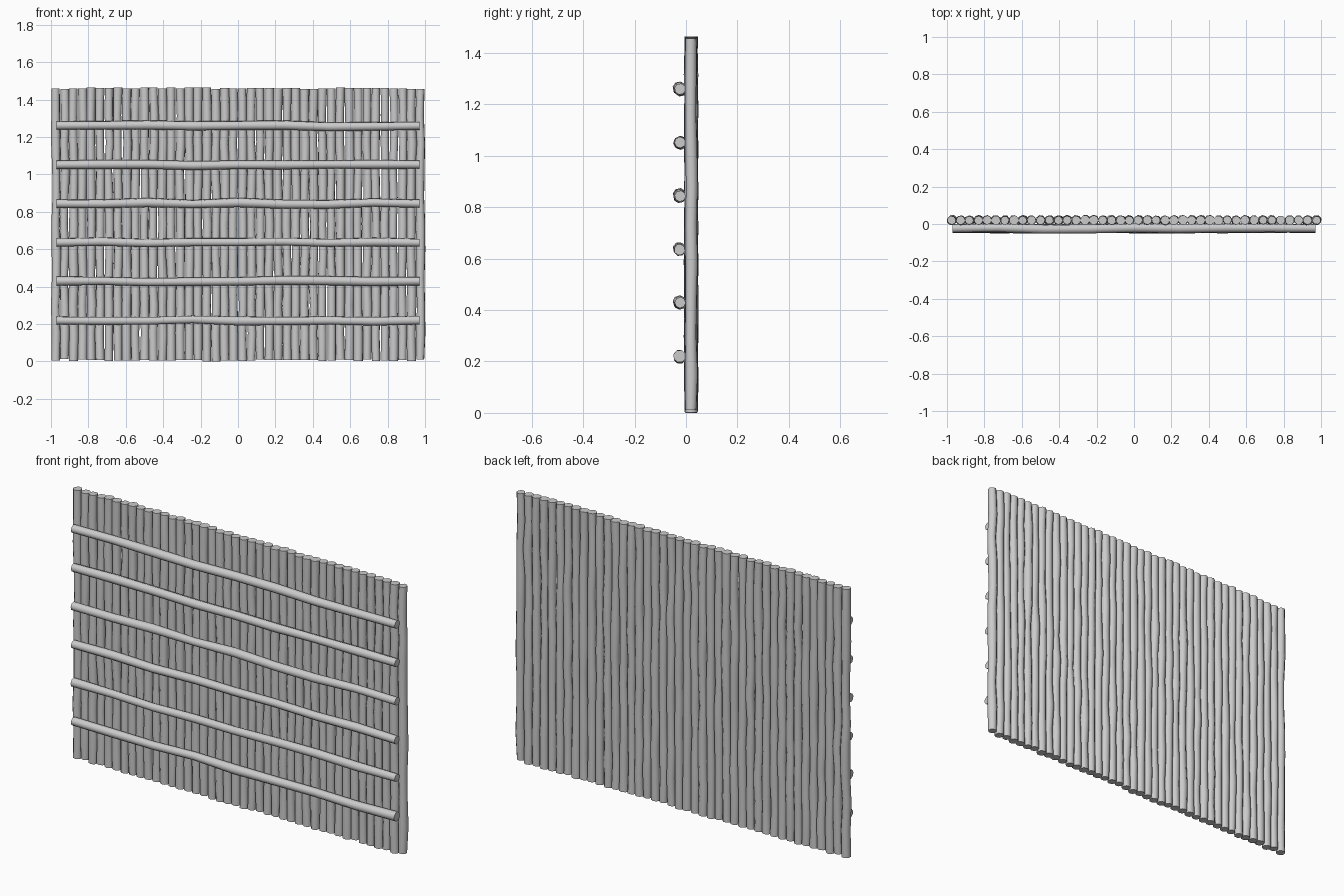
import bpy, bmesh, math, random
from mathutils import Vector

random.seed(11)
cube = bpy.data.objects.get("Cube")
if cube:
    bpy.data.objects.remove(cube, do_unlink=True)

wood = bpy.data.materials.new("weathered_grey")
wood.use_nodes = True
grey = (0.6, 0.6, 0.6, 1)
wood.diffuse_color = grey
wood.node_tree.nodes["Principled BSDF"].inputs["Base Color"].default_value = grey


def stick(name, start, end, radius, wobble, rings, sides=8):
    """Capped tube whose centre line and thickness wander a little."""
    start, end = Vector(start), Vector(end)
    axis = (end - start).normalized()
    u = Vector((0, 1, 0))
    v = axis.cross(u)
    turn = random.uniform(0, math.tau)
    bm = bmesh.new()
    loops = []
    for i in range(rings):
        centre = start.lerp(end, i / (rings - 1))
        inner = 0 < i < rings - 1
        drift = wobble if inner else wobble * 0.3
        centre += v * random.uniform(-drift, drift) + u * random.uniform(-drift, drift) * 0.7
        r = radius * random.uniform(0.9, 1.08)
        loops.append([bm.verts.new(centre + r * (u * math.cos(turn + math.tau * k / sides)
                                                 + v * math.sin(turn + math.tau * k / sides)))
                      for k in range(sides)])
    for a, b in zip(loops, loops[1:]):
        for k in range(sides):
            n = (k + 1) % sides
            bm.faces.new((a[k], a[n], b[n], b[k]))
    bm.faces.new(loops[0])
    bm.faces.new(loops[-1])
    bmesh.ops.recalc_face_normals(bm, faces=bm.faces)
    mesh = bpy.data.meshes.new(name)
    bm.to_mesh(mesh)
    bm.free()
    mesh.materials.append(wood)
    obj = bpy.data.objects.new(name, mesh)
    bpy.context.collection.objects.link(obj)
    obj.select_set(True)
    bpy.context.view_layer.objects.active = obj


bpy.ops.object.select_all(action='DESELECT')

# Upright poles, side by side
count = 42
for i in range(count):
    x = -0.975 + 1.95 * i / (count - 1)
    low = random.uniform(0, 0.012)
    high = 1.465 - random.uniform(0, 0.008)
    stick(f"upright_pole_{i + 1}", (x, 0.02, low), (x, 0.02, high), 0.0245, 0.0045, 11)

# Cross rails tied along the front
for i in range(6):
    z = 0.22 + 0.208 * i
    stick(f"cross_rail_{i + 1}", (-0.97, -0.024, z), (0.97, -0.024, z), 0.0235, 0.006, 9)

bpy.ops.object.shade_smooth_by_angle(angle=math.radians(50))
